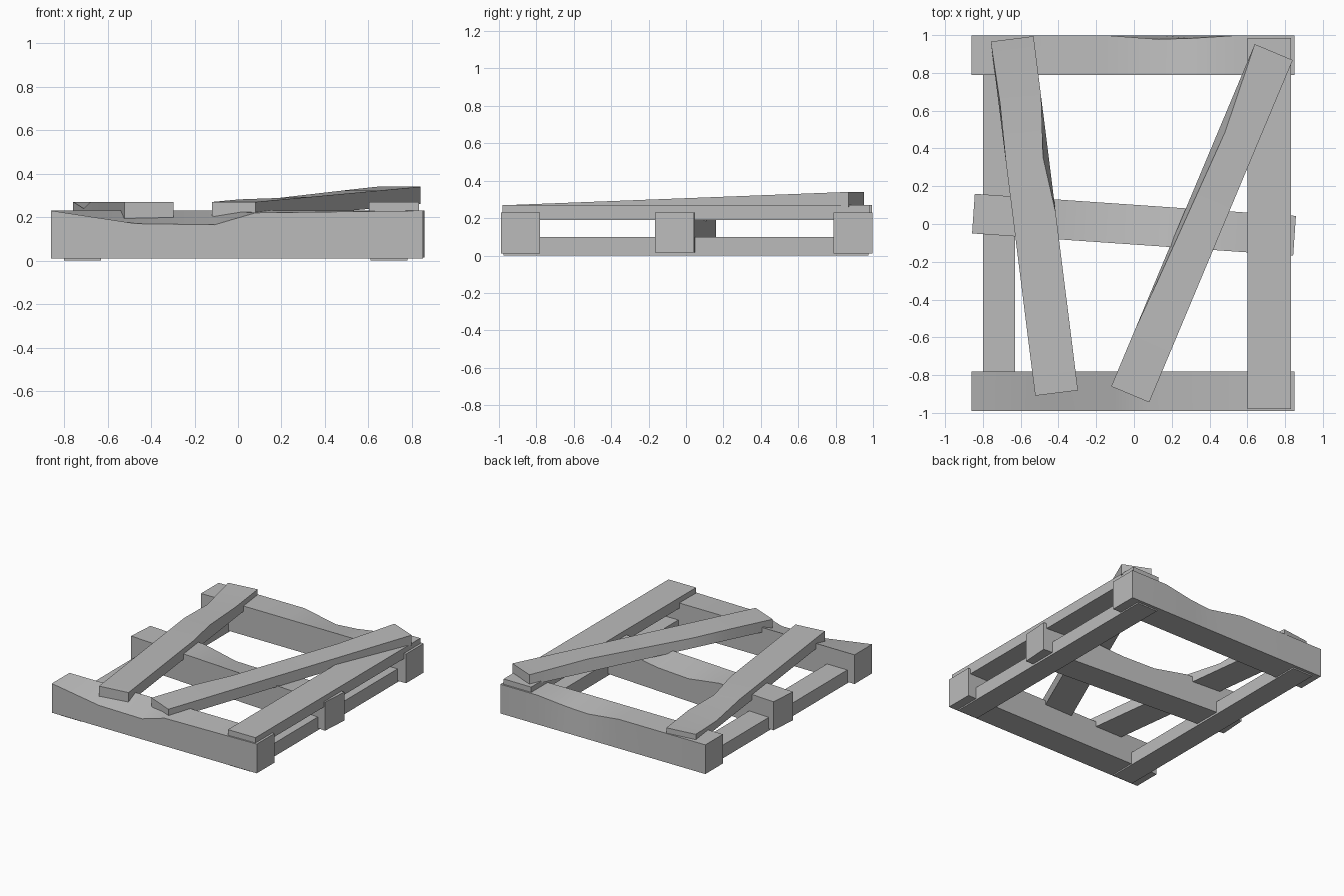
import bpy, bmesh
from mathutils import Vector

default = bpy.data.objects.get("Cube")
if default:
    bpy.data.objects.remove(default)

wood = bpy.data.materials.new("grey_wood")
wood.use_nodes = True
GREY = (0.5, 0.5, 0.5, 1)
wood.diffuse_color = GREY
wood.node_tree.nodes["Principled BSDF"].inputs["Base Color"].default_value = GREY


def board(name, start, end, width, thickness, chips=()):
    """Board between two bottom centre points, with worn top edges.
    Each chip is (fraction along, side, inset, drop); side 1 is left of travel."""
    start, end = Vector(start), Vector(end)
    along = end - start
    side = Vector((-along.y, along.x, 0)).normalized() * width / 2
    up = Vector((0, 0, thickness))
    bm = bmesh.new()
    rings = []
    stations = sorted({0, 1} | {c[0] for c in chips})
    for t in stations:
        p = start + along * t
        ring = [p - side, p + side, p + side + up, p - side + up]
        for ct, s, inset, drop in chips:
            if ct == t:
                corner = 2 if s > 0 else 3
                ring[corner] -= side.normalized() * s * inset + Vector((0, 0, drop))
        rings.append([bm.verts.new(v) for v in ring])
    for a, b in zip(rings, rings[1:]):
        for i in range(4):
            j = (i + 1) % 4
            bm.faces.new((a[i], a[j], b[j], b[i]))
    bm.faces.new(rings[0])
    bm.faces.new(rings[-1][::-1])
    bmesh.ops.recalc_face_normals(bm, faces=bm.faces)
    mesh = bpy.data.meshes.new(name)
    bm.to_mesh(mesh)
    bm.free()
    mesh.materials.append(wood)
    obj = bpy.data.objects.new(name, mesh)
    bpy.context.collection.objects.link(obj)
    bpy.ops.object.select_all(action="DESELECT")
    obj.select_set(True)
    bpy.context.view_layer.objects.active = obj
    bpy.ops.object.shade_smooth_by_angle(angle=0.5)
    return obj


# Three thick cross beams with worn upper edges
board("front_beam", (-0.86, -0.885, 0.01), (0.85, -0.885, 0.01), 0.21, 0.22,
      [(0.23, -1, 0, 0.06), (0.44, -1, 0, 0.065), (0.55, -1, 0, 0.01)])
worn = [(0.42, 1, 0, 0), (0.58, 1, 0.02, 0.04), (0.68, 1, 0.015, 0.03), (0.82, 1, 0, 0)]
board("back_beam", (-0.86, 0.893, 0.01), (0.85, 0.893, 0.01), 0.21, 0.22, worn)
board("middle_beam", (-0.85, 0.055, 0.015), (0.85, -0.062, 0.015), 0.21, 0.215,
      [(0.28, 1, 0, 0), (0.44, 1, 0, 0.045), (0.6, 1, 0, 0.04), (0.8, 1, 0, 0)])

# Two runners under the beams
for name, x in (("right_runner", -0.715), ("left_runner", 0.695)):
    board(name, (x, -0.975, 0), (x, 0.975, 0), 0.17, 0.1)

# Three top planks: straight, skewed, and a lifted diagonal one
board("straight_plank", (0.717, -0.98, 0.19), (0.717, 0.985, 0.19), 0.23, 0.08)
board("skewed_plank", (-0.41, -0.895, 0.19), (-0.645, 0.98, 0.19), 0.228, 0.08,
      [(0.5, -1, 0, 0), (0.66, -1, 0.03, 0.01), (0.83, 1, 0.008, 0.03)])
board("diagonal_plank", (-0.02, -0.902, 0.19), (0.74, 0.91, 0.26), 0.218, 0.08,
      [(0.17, 1, 0, 0), (0.33, 1, 0.012, 0.01), (0.75, 1, 0.035, 0)])
